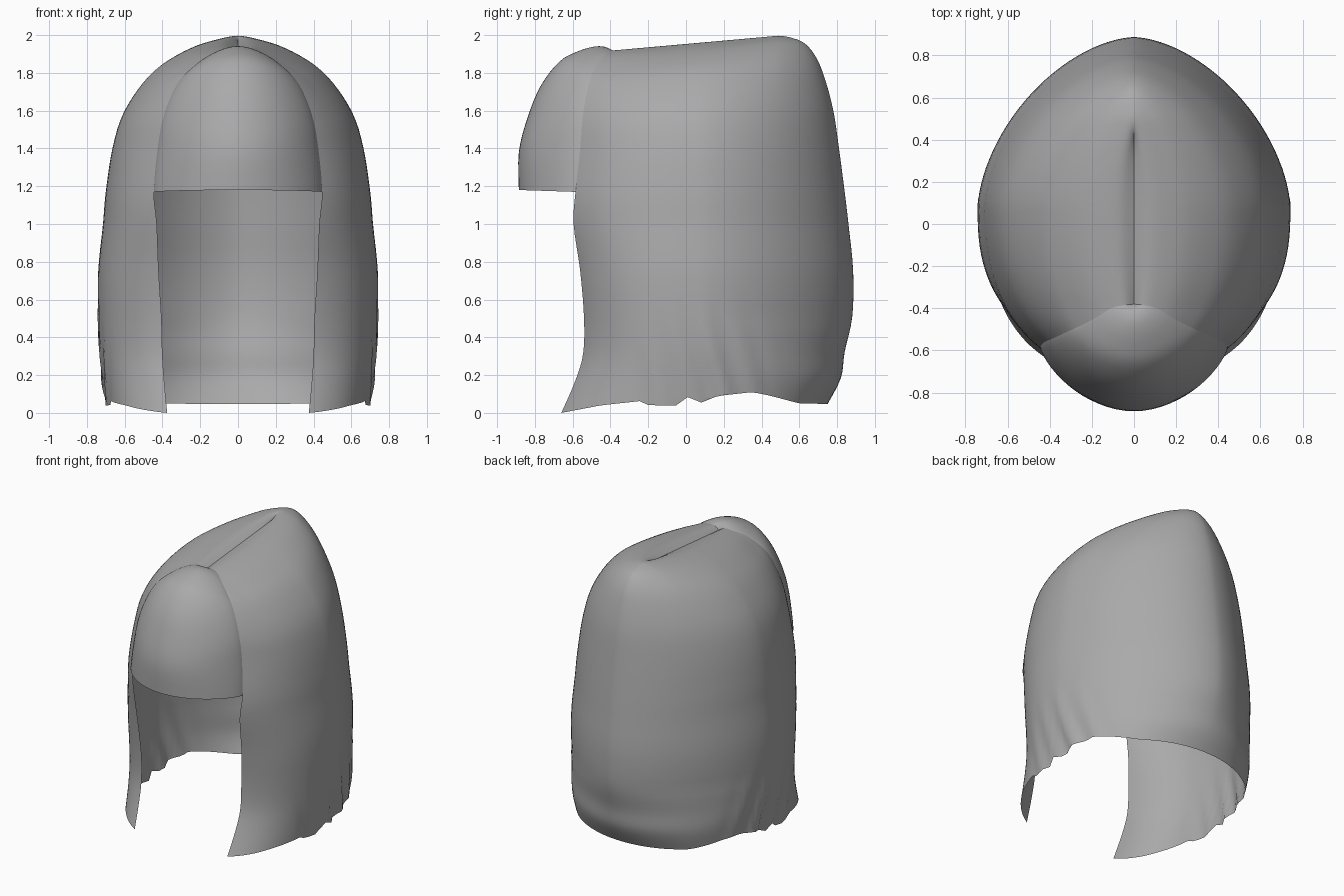
import bpy
import bmesh
import math

if "Cube" in bpy.data.objects:
    bpy.data.objects.remove(bpy.data.objects["Cube"], do_unlink=True)

grey = bpy.data.materials.new("hair_grey")
grey.use_nodes = True
colour = (0.4, 0.4, 0.4, 1)
grey.diffuse_color = colour
grey.node_tree.nodes["Principled BSDF"].inputs["Base Color"].default_value = colour

STEPS = 4      # smooth rows between two profile rows
CENTRE = 0.07  # y of the widest line

# Crown to hem: height, half width, front edge x, front edge y, back y
SHELL = [
    (1.973, 0, 0, -.38, .4), (1.997, .07, .045, -.385, .47),
    (1.988, .16, .11, -.4, .55), (1.955, .27, .18, -.445, .63),
    (1.88, .4, .27, -.49, .69), (1.77, .505, .335, -.52, .735),
    (1.6, .605, .39, -.545, .78), (1.4, .665, .425, -.56, .81),
    (1.17, .7, .445, -.585, .84), (1, .715, .43, -.595, .86),
    (.75, .74, .42, -.56, .885), (.5, .74, .405, -.54, .88),
    (.3, .73, .4, -.545, .84), (.15, .715, .39, -.59, .82),
    (0, .7, .375, -.66, .75),
]
# Middle line of the fringe: y, z
FRINGE = [
    (-.385, 1.91), (-.42, 1.935), (-.48, 1.94), (-.57, 1.915), (-.67, 1.86),
    (-.77, 1.73), (-.84, 1.56), (-.885, 1.38), (-.885, 1.18),
]
# Ragged hem: y, z
HEM = [
    (-.66, 0), (-.45, .04), (-.22, .065), (-.2, .04), (-.03, .04), (-.02, .1),
    (.07, .05), (.17, .09), (.35, .11), (.45, .09), (.6, .05), (.9, .045),
]


def smooth_rows(rows):
    """Catmull-Rom through the rows."""
    out = []
    for i in range(len(rows) - 1):
        a, b, c, d = (rows[min(max(i + k, 0), len(rows) - 1)] for k in (-1, 0, 1, 2))
        for s in range(STEPS):
            t = s / STEPS
            out.append([q + t / 2 * (r - p + t * (2*p - 5*q + 4*r - w + t * (3*(q - r) + w - p)))
                        for p, q, r, w in zip(a, b, c, d)])
    out.append(list(rows[-1]))
    return out


def hem_height(y):
    for (y0, z0), (y1, z1) in zip(HEM, HEM[1:]):
        if y <= y1:
            return z0 + (z1 - z0) * max(0, y - y0) / (y1 - y0)
    return HEM[-1][1]


def settle(x, y, h):
    """Slope the crown down to the front, lift the hem, crumple the lower sides."""
    crown = min(max((h - 1.5) / .4, 0), 1)
    z = h - .08 * crown * min(max((.5 - y) / .9, 0), 1)
    low = max(0, 1 - h / .6)
    z += hem_height(y) * low
    side = low * max(0, 1 - abs(y - .1) / .4)
    x *= 1 + .03 * side * math.sin(y * 38 + h * 9)
    return x, y, z


def power(value, exponent):
    return math.copysign(abs(value) ** exponent, value)


def shell_row(row, columns=96):
    """Full, squarish plan in front; leaner towards the back above the hem."""
    h, width, edge_x, edge_y, back = row
    front_power = .8 + .15 * min(max(h - .6, 0), 1)
    back_power = .98 + .2 * min(h / .5, 1)
    ratio = min(max(edge_x / width, 0), .95) if width > .001 else 0
    reach = math.acos(ratio ** (1 / front_power))
    front = (CENTRE - edge_y) / math.sin(reach) ** front_power
    points = []
    for c in range(columns + 1):
        a = -reach + (math.pi + 2 * reach) * c / columns
        depth, e = (front, front_power) if math.sin(a) < 0 else (back - CENTRE, back_power)
        points.append(settle(width * power(math.cos(a), e),
                             CENTRE + depth * power(math.sin(a), e), h))
    return points


def fringe_row(row, middle, columns=32):
    ex, ey, ez = settle(row[2], row[3], row[0])
    points = []
    for c in range(columns + 1):
        a = math.pi * (1 - c / columns)
        bulge = max(0, math.sin(a)) ** 1.5
        points.append((ex * math.cos(a), ey + (middle[0] - ey) * bulge,
                       ez + (middle[1] - ez) * bulge))
    return points


def sheet(name, rows):
    bm = bmesh.new()
    grid = [[bm.verts.new(p) for p in row] for row in rows]
    for upper, lower in zip(grid, grid[1:]):
        for c in range(len(upper) - 1):
            bm.faces.new((upper[c], lower[c], lower[c + 1], upper[c + 1]))
    bmesh.ops.remove_doubles(bm, verts=bm.verts, dist=.0005)
    mesh = bpy.data.meshes.new(name)
    bm.to_mesh(mesh)
    bm.free()
    mesh.materials.append(grey)
    ob = bpy.data.objects.new(name, mesh)
    bpy.context.collection.objects.link(ob)
    bpy.ops.object.select_all(action="DESELECT")
    ob.select_set(True)
    bpy.context.view_layer.objects.active = ob
    bpy.ops.object.shade_smooth_by_angle(angle=math.radians(40))


# Long hair over the crown, sides and back, parted along the top
profile = smooth_rows(SHELL)
sheet("long_hair", [shell_row(r) for r in profile])

# Rounded fringe joined to the front edges of the long hair
middles = smooth_rows(FRINGE)
sheet("fringe", [fringe_row(r, m) for r, m in zip(profile, middles)])
